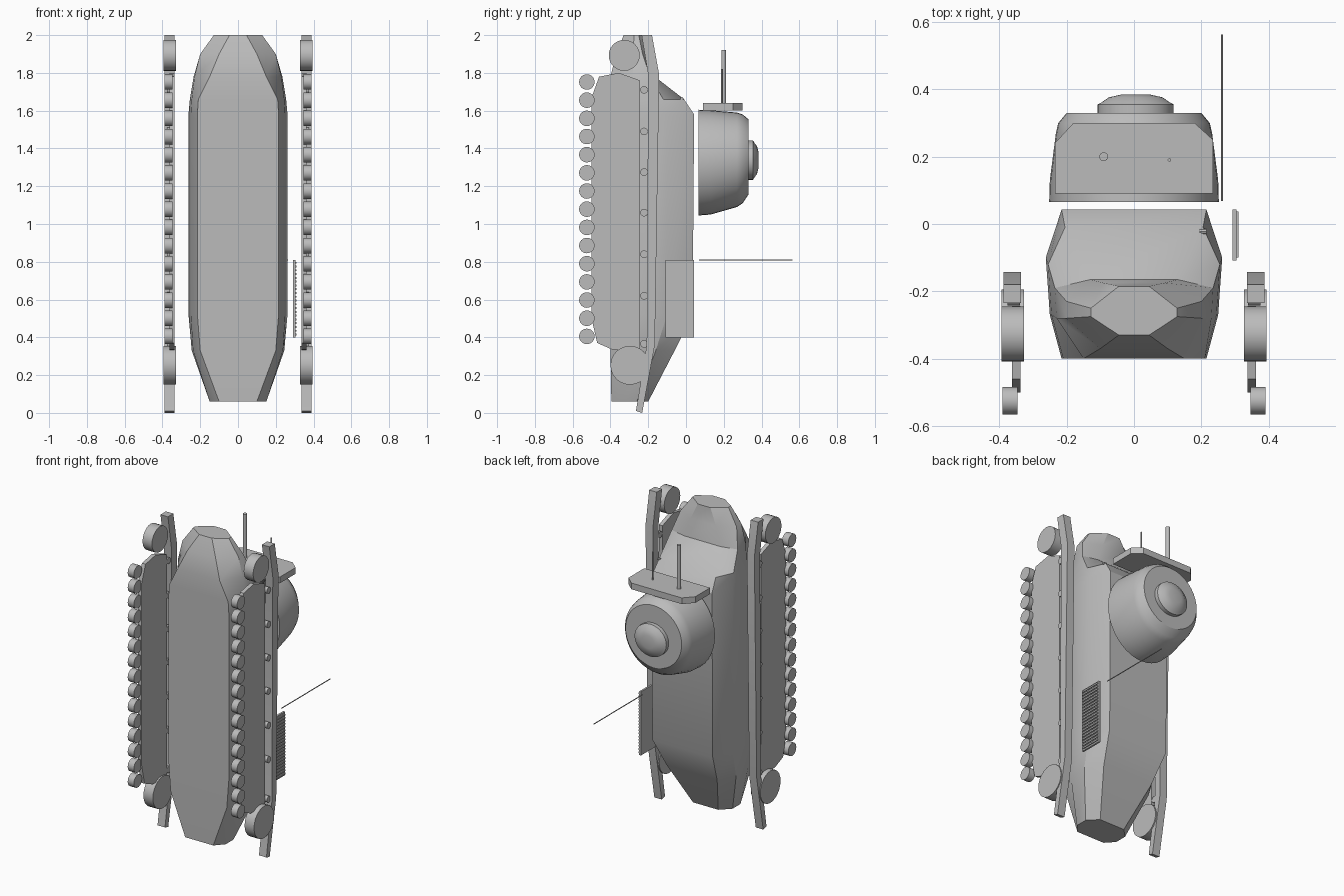
import bpy, bmesh, math
from mathutils import Vector

cube = bpy.data.objects.get("Cube")
if cube:
    bpy.data.objects.remove(cube, do_unlink=True)

grey = bpy.data.materials.new("armour grey")
grey.use_nodes = True
grey.diffuse_color = (0.5, 0.5, 0.5, 1)
grey.node_tree.nodes["Principled BSDF"].inputs["Base Color"].default_value = (0.5, 0.5, 0.5, 1)
parts = []


def loft(name, rings):
    """Skin equal-length rings of points and cap both ends."""
    bm = bmesh.new()
    loops = [[bm.verts.new(p) for p in ring] for ring in rings]
    n = len(loops[0])
    for low, high in zip(loops, loops[1:]):
        for i in range(n):
            j = (i + 1) % n
            bm.faces.new((low[i], low[j], high[j], high[i]))
    bm.faces.new(loops[0][::-1])
    bm.faces.new(loops[-1])
    bmesh.ops.recalc_face_normals(bm, faces=bm.faces)
    mesh = bpy.data.meshes.new(name)
    bm.to_mesh(mesh)
    bm.free()
    mesh.materials.append(grey)
    obj = bpy.data.objects.new(name, mesh)
    bpy.context.collection.objects.link(obj)
    parts.append(obj)
    return obj


def plate_x(name, outline, x0, x1):
    """Extrude a (y, z) outline across x."""
    return loft(name, [[(x, y, z) for y, z in outline] for x in (x0, x1)])


def rod(name, start, end, radius, sides=24):
    a, b = Vector(start), Vector(end)
    q = (b - a).to_track_quat('Z', 'Y')
    ring = [q @ Vector((radius * math.cos(t), radius * math.sin(t), 0))
            for t in (math.tau * i / sides for i in range(sides))]
    return loft(name, [[c + p for p in ring] for c in (a, b)])


def oval(y, rx, z_low, z_high, cx=0, sides=40):
    mid, rz = (z_low + z_high) / 2, (z_high - z_low) / 2
    return [(cx + rx * math.cos(t), y, mid + rz * math.sin(t))
            for t in (math.tau * i / sides for i in range(sides))]


# Hull: each section is a height and four right-half corners, from belly to deck
def hull_section(z, a, belly, w1, y1, w2, y2, c, deck):
    half = [(a, belly), (w1, y1), (w2, y2), (c, deck)]
    full = half + [(-x, y) for x, y in reversed(half)]
    return [(x, y, z) for x, y in full]


loft("hull", [hull_section(*s) for s in (
    (0.06, 0.10, -0.395, 0.15, -0.34, 0.15, -0.26, 0.09, -0.20),
    (0.33, 0.20, -0.40, 0.238, -0.29, 0.245, -0.16, 0.18, -0.06),
    (0.52, 0.215, -0.40, 0.25, -0.27, 0.262, -0.10, 0.215, 0.035),
    (1.58, 0.215, -0.40, 0.25, -0.27, 0.262, -0.10, 0.215, 0.043),
    (1.66, 0.21, -0.40, 0.245, -0.27, 0.255, -0.12, 0.205, -0.01),
    (1.78, 0.15, -0.40, 0.23, -0.28, 0.235, -0.19, 0.13, -0.165),
    (1.90, 0.10, -0.37, 0.20, -0.28, 0.20, -0.23, 0.09, -0.175),
    (2.00, 0.045, -0.33, 0.128, -0.275, 0.128, -0.25, 0.045, -0.185))])

# Turret drum and its cupola
loft("turret", [oval(*r) for r in (
    (0.065, 0.252, 1.045, 1.605), (0.13, 0.25, 1.05, 1.602),
    (0.27, 0.232, 1.09, 1.59), (0.30, 0.225, 1.11, 1.58), (0.33, 0.20, 1.155, 1.555))])
loft("cupola", [oval(y, r, 1.338 - r * 0.92, 1.338 + r * 0.92, 0.005) for y, r in (
    (0.32, 0.113), (0.355, 0.113), (0.362, 0.10), (0.376, 0.08), (0.384, 0.045))])

# Gun shield with the guns
shield = [(-0.235, 0.09), (0.235, 0.09), (0.235, 0.25), (0.18, 0.30), (-0.18, 0.30), (-0.235, 0.24)]
loft("gun_shield", [[(x, y, z) for x, y in shield] for z in (1.60, 1.64)])
rod("main_gun", (-0.09, 0.20, 1.62), (-0.09, 0.20, 1.92), 0.013)
rod("coaxial_gun", (0.105, 0.19, 1.62), (0.105, 0.19, 1.82), 0.005, 12)

# Aerial and deck tool
rod("aerial", (0.262, 0.068, 0.81), (0.262, 0.563, 0.81), 0.003, 8)
rod("deck_tool", (0.11, -0.022, 1.665), (0.20, -0.022, 1.665), 0.003, 8)
rod("deck_tool_head", (0.195, -0.022, 1.665), (0.215, -0.022, 1.665), 0.008, 8)

# Grille on the left flank
def flat(y0, y1, z0, z1):
    return [(y0, z0), (y1, z0), (y1, z1), (y0, z1)]


plate_x("grille_panel", flat(-0.108, 0.043, 0.40, 0.81), 0.292, 0.304)
for i in range(20):
    z = 0.41 + i * 0.02
    plate_x("grille_slat", flat(-0.10, 0.037, z, z + 0.01), 0.303, 0.311)

# Running gear, repeated on both sides
fender = [(-0.265, 0.01), (-0.232, 0.0), (-0.165, 0.36), (-0.142, 1.79), (-0.18, 2.0),
          (-0.235, 2.0), (-0.20, 1.79), (-0.208, 0.36)]
skirt = [(-0.243, 0.33), (-0.243, 1.76), (-0.355, 1.80), (-0.46, 1.78), (-0.50, 1.67),
         (-0.50, 0.50), (-0.47, 0.37), (-0.39, 0.335)]
for side, s in (("left", 1), ("right", -1)):
    def wheel(part, y, z, radius, x0, x1):
        rod(f"{side}_{part}", (s * x0, y, z), (s * x1, y, z), radius)

    plate_x(f"{side}_fender", fender, s * 0.335, s * 0.388)
    plate_x(f"{side}_track_plate", skirt, s * 0.337, s * 0.363)
    wheel("drive_wheel", -0.327, 1.893, 0.082, 0.327, 0.394)
    wheel("idler_wheel", -0.297, 0.252, 0.103, 0.327, 0.394)
    for i in range(15):
        wheel("road_wheel", -0.525, 0.405 + i * 0.0962, 0.041, 0.346, 0.39)
    for z in (0.365, 0.62, 0.84, 1.06, 1.275, 1.49, 1.71):
        wheel("return_roller", -0.222, z, 0.02, 0.338, 0.375)

# Smooth the curved faces and keep the edges sharp
bpy.ops.object.select_all(action='DESELECT')
for obj in parts:
    obj.select_set(True)
bpy.context.view_layer.objects.active = parts[0]
bpy.ops.object.shade_smooth_by_angle(angle=math.radians(30))
